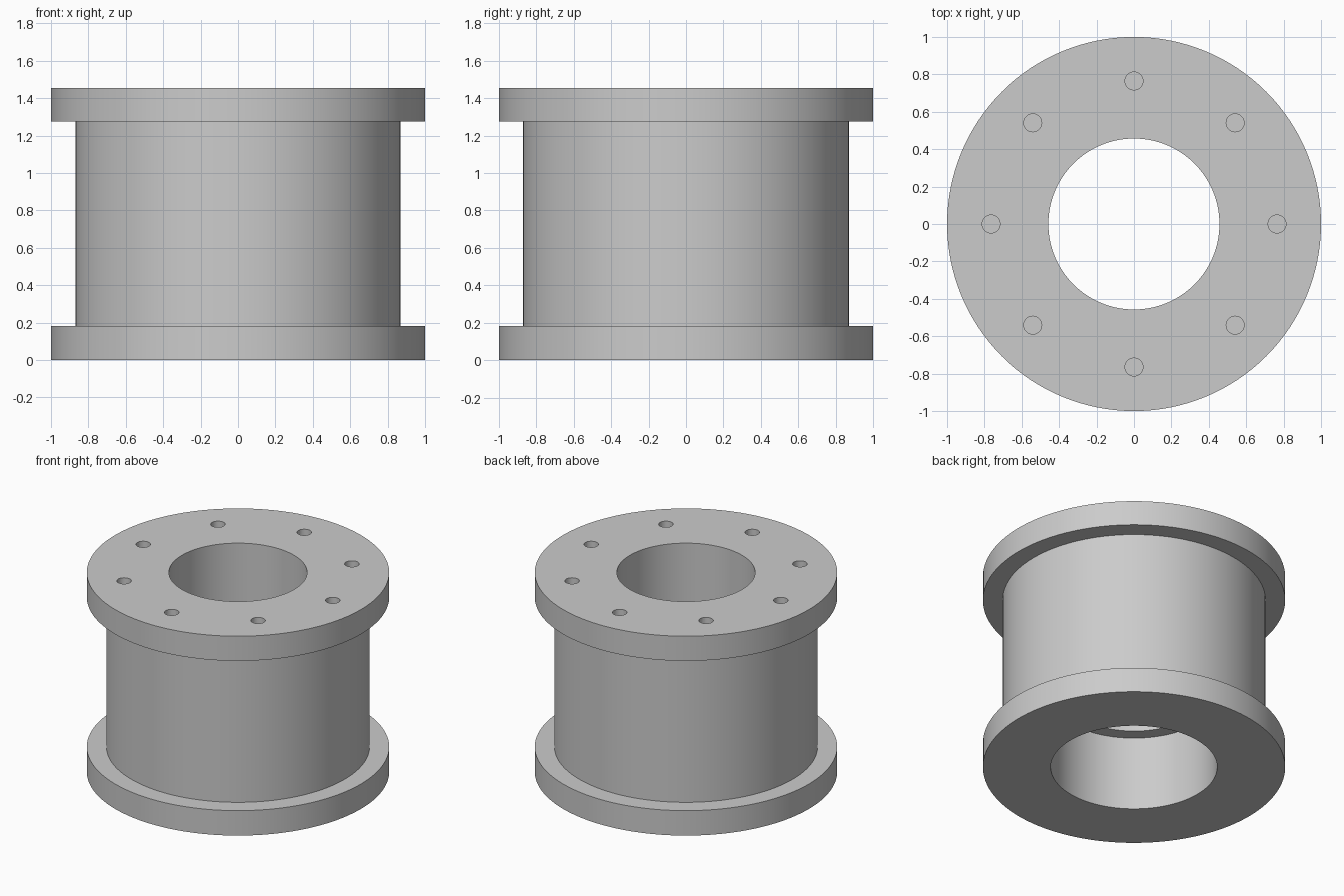
import bpy, bmesh
from math import radians, pi, cos, sin
from mathutils import Matrix

if "Cube" in bpy.data.objects:
    bpy.data.objects.remove(bpy.data.objects["Cube"])

SIDES = 128
HEIGHT = 1.455


def finish(bm, name):
    bmesh.ops.recalc_face_normals(bm, faces=bm.faces[:])
    mesh = bpy.data.meshes.new(name)
    bm.to_mesh(mesh)
    bm.free()
    obj = bpy.data.objects.new(name, mesh)
    bpy.context.collection.objects.link(obj)
    return obj


def lathe(name, profile):
    """Revolve a closed (radius, z) outline around the z axis."""
    bm = bmesh.new()
    rings = []
    for i in range(SIDES):
        a = 2 * pi * i / SIDES
        rings.append([bm.verts.new((r * cos(a), r * sin(a), z)) for r, z in profile])
    n = len(profile)
    for i in range(SIDES):
        a, b = rings[i], rings[(i + 1) % SIDES]
        for j in range(n):
            k = (j + 1) % n
            bm.faces.new((a[j], b[j], b[k], a[k]))
    return finish(bm, name)


# Flanged sleeve with a bore that is wider in its lower part
sleeve = lathe("flanged_sleeve", [
    (0.55, 0), (1.0, 0), (1.0, 0.182), (0.87, 0.182),
    (0.87, 1.275), (1.0, 1.275), (1.0, HEIGHT), (0.457, HEIGHT),
    (0.457, 0.54), (0.55, 0.54)])

# Ring of eight blind bolt holes in the top flange
DEPTH = 0.2
bm = bmesh.new()
for i in range(8):
    place = Matrix.Rotation(i * pi / 4, 4, 'Z') @ Matrix.Translation((0.765, 0, HEIGHT))
    bmesh.ops.create_cone(bm, cap_ends=True, segments=32, radius1=0.048,
                          radius2=0.048, depth=2 * DEPTH, matrix=place)
cutter = finish(bm, "bolt_hole_cutter")
cutter.hide_render = True

cut = sleeve.modifiers.new("bolt_holes", 'BOOLEAN')
cut.operation = 'DIFFERENCE'
cut.solver = 'EXACT'
cut.object = cutter

bpy.ops.object.select_all(action='DESELECT')
bpy.context.view_layer.objects.active = sleeve
sleeve.select_set(True)
bpy.ops.object.modifier_apply(modifier=cut.name)
bpy.data.objects.remove(cutter)
bpy.ops.object.shade_smooth_by_angle(angle=radians(30))
